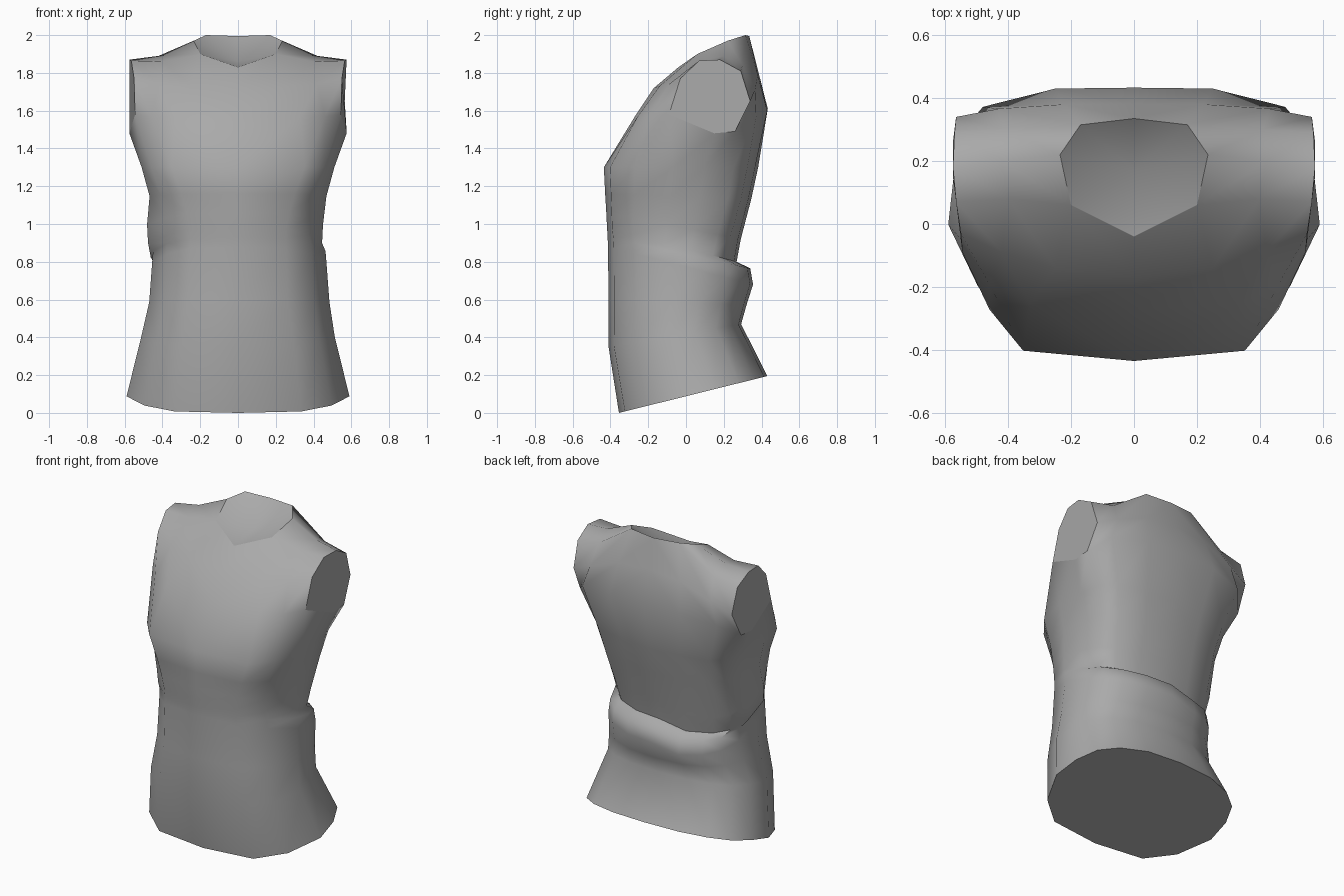
import bpy, bmesh

if "Cube" in bpy.data.objects:
    bpy.data.objects.remove(bpy.data.objects["Cube"])

# Body rings from hem to chest:
# front z, back z, front y, back y, half width, front corner, back fullness
RINGS = [(0, .195, -.355, .43, .59, .57, 0), (.35, .47, -.41, .292, .512, .58, 0),
         (.6, .57, -.41, .32, .47, .56, 0), (.88, .68, -.413, .355, .455, .56, 0),
         (.93, .765, -.415, .34, .45, .56, 0), (.98, .8, -.418, .268, .445, .57, .2),
         (1.06, .92, -.422, .29, .45, .6, .6), (1.16, 1.13, -.428, .345, .468, .64, 1),
         (1.3, 1.3, -.435, .382, .51, .69, 1)]
# Row passing under the armhole
UNDERARM = [(0, -.27, 1.57), (.33, -.255, 1.57), (.46, -.19, 1.57), (.545, -.09, 1.58),
            (.575, .15, 1.48), (.575, .26, 1.49), (.48, .372, 1.57),
            (.25, .43, 1.6), (0, .433, 1.61)]
# Strips over the shoulder, centre to armhole; the neck gap has no centre point
CHEST = [(0, -.17, 1.72), (.25, -.14, 1.73), (.42, -.09, 1.74), (.55, -.03, 1.77)]
COLLAR = [(0, -.04, 1.83), (.2, .06, 1.9), (.4, .08, 1.86), (.565, .07, 1.865)]
SHOULDER = [None, (.235, .22, 1.97), (.42, .2, 1.89), (.575, .18, 1.87)]
NAPE = [(0, .335, 1.995), (.17, .315, 2.0), (.41, .3, 1.84), (.57, .29, 1.81)]
UPPER_BACK = [(0, .382, 1.81), (.22, .38, 1.79), (.43, .366, 1.71), (.565, .34, 1.65)]
NECK_HOLLOW = (0, .17, 1.86)


def ring_points(zf, zb, yf, yb, w, corner, full):
    section = [(0, 0), (corner, .04), ((corner + 1) / 2 + .055, .2), (1, .45), (.97, .65),
               (.87 + .05 * full, .81 + .03 * full), (.69 + .09 * full, .91 + .02 * full),
               (.4, .98), (0, 1)]
    return [(w * a, yf + (yb - yf) * b, zf + (zb - zf) * b) for a, b in section]


bm = bmesh.new()
shared = {}
caps = set()


def add(points, side):
    verts = []
    for p in points:
        if p is None:
            verts.append(None)
            continue
        co = (side * p[0], p[1], p[2])
        key = tuple(round(c, 4) + 0.0 for c in co)
        if key not in shared:
            shared[key] = bm.verts.new(co)
        verts.append(shared[key])
    return verts


def bridge(low, high):
    for i in range(len(low) - 1):
        quad = [low[i], low[i + 1], high[i + 1], high[i]]
        if all(quad):
            bm.faces.new(quad)


def build_half(side):
    # Body wall
    rows = [add(ring_points(*r), side) for r in RINGS] + [add(UNDERARM, side)]
    for low, high in zip(rows, rows[1:]):
        bridge(low, high)
    # Front, shoulder and back yoke
    under = rows[-1]
    strips = [under[:4]]
    strips += [add(s, side) for s in (CHEST, COLLAR, SHOULDER, NAPE, UPPER_BACK)]
    strips.append([under[8], under[7], under[6], under[5]])
    for low, high in zip(strips, strips[1:]):
        bridge(low, high)
    # Closed hem and armhole
    caps.add(bm.faces.new(rows[0]))
    caps.add(bm.faces.new([s[3] for s in strips] + [under[4]]))
    # Hollow neck
    rim = [strips[2][0], strips[2][1], strips[3][1], strips[4][1], strips[4][0]]
    hollow = add([NECK_HOLLOW], side)[0]
    for a, b in zip(rim, rim[1:]):
        caps.add(bm.faces.new([a, b, hollow]))
    # Fabric sags lower over the left hip, where the upper part hangs out
    if side < 0:
        for row in rows[3:7]:
            for v in row[4:8]:
                v.co.z -= .04
        for row in rows[5:7]:
            for v in row[3:7]:
                v.co.x *= 1.07
    # The right hip sits a little wider
    else:
        for row in rows[2:5]:
            for v in row[2:7]:
                v.co.x *= 1.03


for side in (1, -1):
    build_half(side)
bmesh.ops.recalc_face_normals(bm, faces=bm.faces)

# Crisp rims around the openings
for e in bm.edges:
    if sum(f in caps for f in e.link_faces) == 1:
        e.smooth = False

mesh = bpy.data.meshes.new("sleeveless_top")
bm.to_mesh(mesh)
bm.free()
top = bpy.data.objects.new("sleeveless_top", mesh)
bpy.context.collection.objects.link(top)

# Plain fabric
fabric = bpy.data.materials.new("grey_fabric")
fabric.diffuse_color = (.4, .4, .4, 1)
fabric.use_nodes = True
fabric.node_tree.nodes["Principled BSDF"].inputs["Base Color"].default_value = fabric.diffuse_color
mesh.materials.append(fabric)

bpy.context.view_layer.objects.active = top
top.select_set(True)
bpy.ops.object.shade_smooth_by_angle(angle=1.0)
